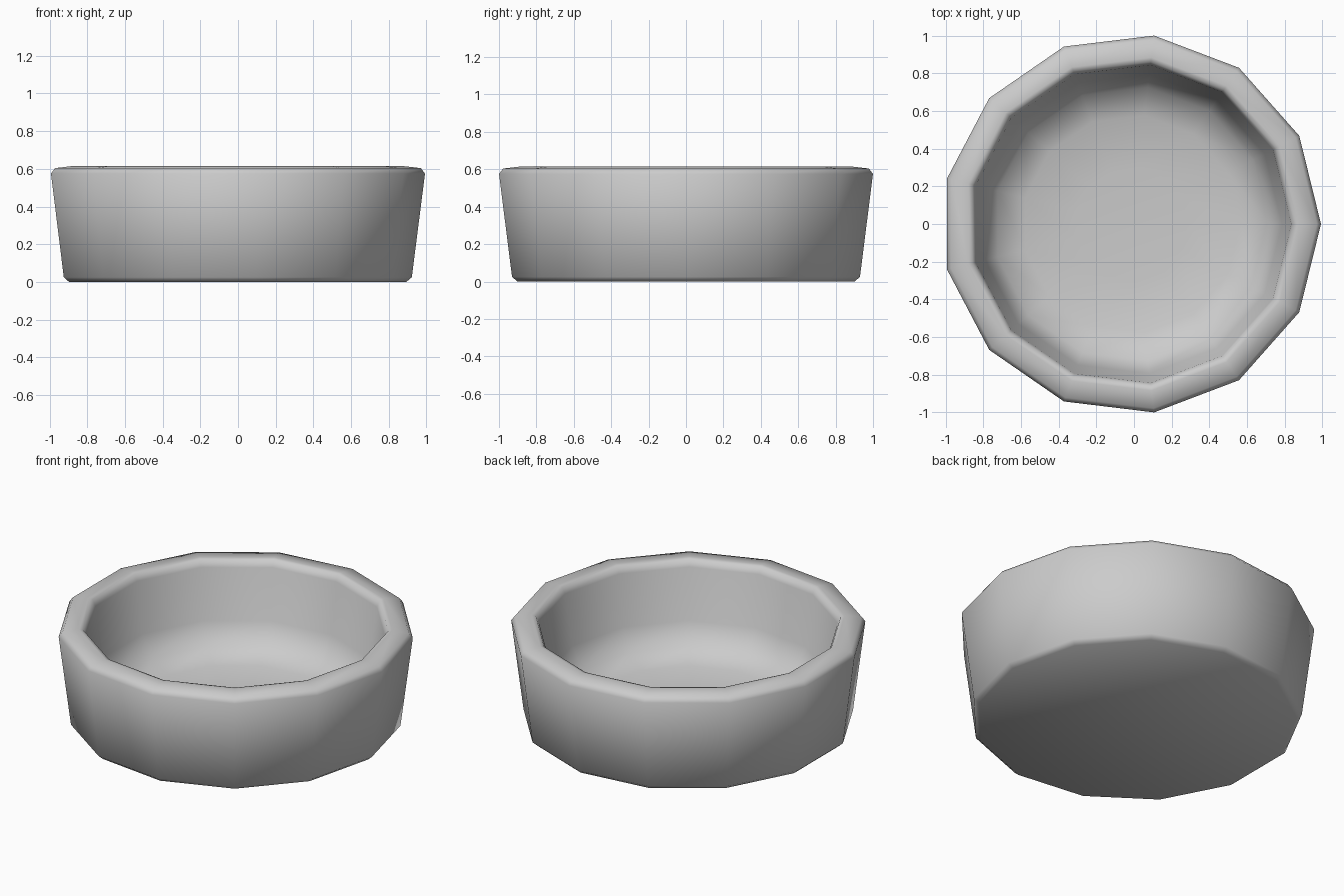
import bpy, bmesh
from math import cos, sin, tau

if "Cube" in bpy.data.objects:
    bpy.data.objects.remove(bpy.data.objects["Cube"])

SIDES = 13
CENTRE_X = -0.0147  # odd side count: shift so the bounding box is centred

# Radius/height profiles, each smooth along its length
OUTSIDE = [(0.908, 0.0), (0.937, 0.025), (1.007, 0.575), (0.985, 0.604),
           (0.89, 0.615), (0.867, 0.61)]
INSIDE = [(0.867, 0.61), (0.85, 0.57), (0.80, 0.26), (0.73, 0.13),
          (0.58, 0.08), (0.30, 0.06)]

bm = bmesh.new()


def ring(radius, z):
    return [bm.verts.new((CENTRE_X + radius * cos(tau * i / SIDES),
                          radius * sin(tau * i / SIDES), z))
            for i in range(SIDES)]


# Bowl shell: outer wall and rim, then inner wall curving into a shallow dish
rings = [ring(r, z) for r, z in OUTSIDE + INSIDE[1:]]
for low, high in zip(rings, rings[1:]):
    for i in range(SIDES):
        j = (i + 1) % SIDES
        bm.faces.new((low[i], low[j], high[j], high[i]))

# Underside and inner floor
bm.faces.new(rings[0][::-1])
bm.faces.new(rings[-1])
bmesh.ops.recalc_face_normals(bm, faces=bm.faces[:])
for face in bm.faces:
    face.smooth = True

mesh = bpy.data.meshes.new("bowl")
bm.to_mesh(mesh)
bm.free()
bowl = bpy.data.objects.new("bowl", mesh)
bpy.context.collection.objects.link(bowl)
